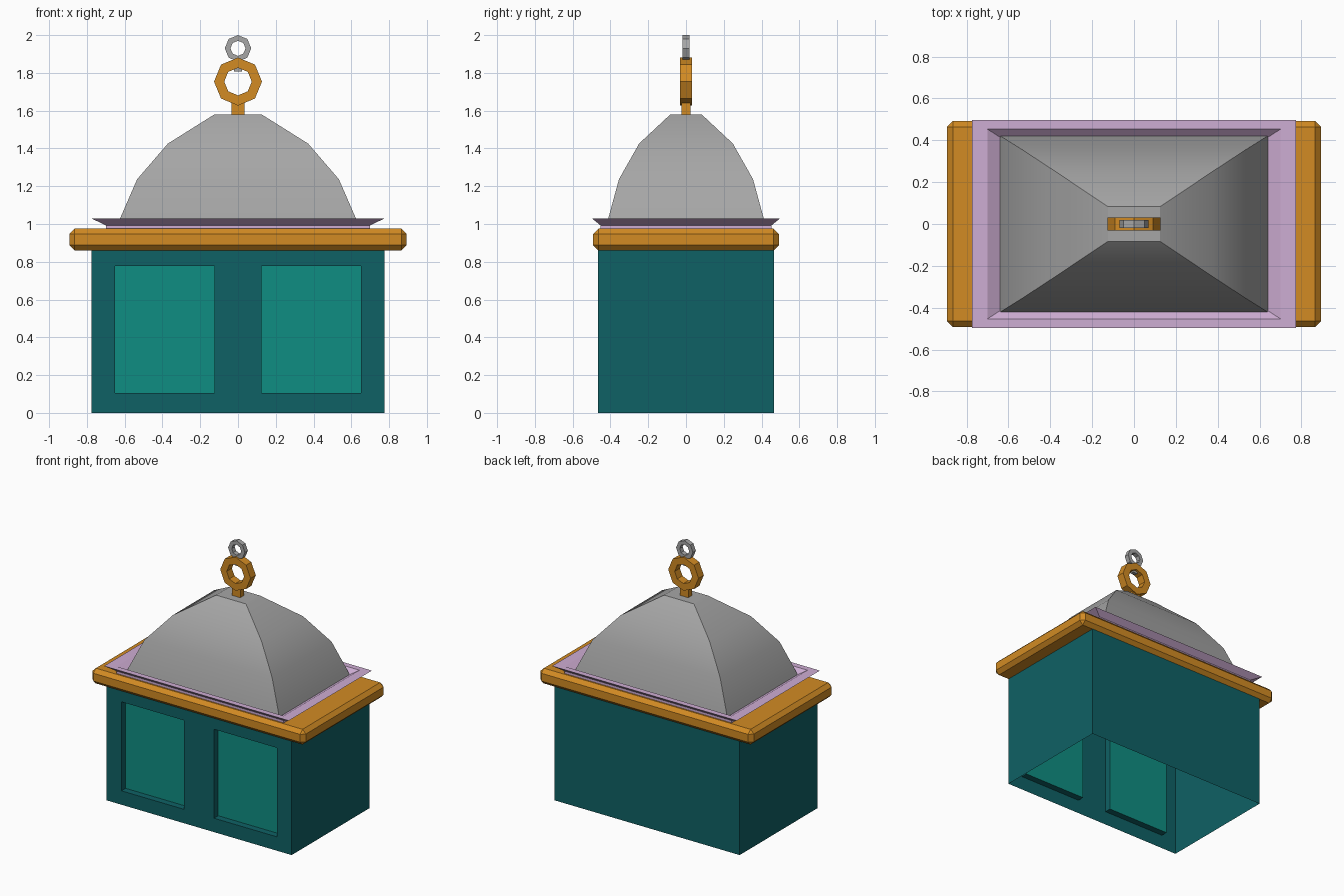
import bpy, bmesh, math
from mathutils import Vector

if "Cube" in bpy.data.objects:
    bpy.data.objects.remove(bpy.data.objects["Cube"])


def material(name, r, g, b):
    lin = [(c / 255 / 12.92) if c < 11 else ((c / 255 + 0.055) / 1.055) ** 2.4 for c in (r, g, b)]
    m = bpy.data.materials.new(name)
    m.diffuse_color = (*lin, 1)
    m.use_nodes = True
    m.node_tree.nodes["Principled BSDF"].inputs["Base Color"].default_value = m.diffuse_color
    return m


TEAL = material("dark_teal", 15, 97, 101)
PANE = material("window_green", 15, 141, 130)
GOLD = material("amber", 210, 139, 35)
LILAC = material("lilac", 206, 173, 211)
GREY = material("grey", 166, 166, 166)


def finish(name, bm, *mats):
    me = bpy.data.meshes.new(name)
    bm.to_mesh(me)
    bm.free()
    ob = bpy.data.objects.new(name, me)
    bpy.context.collection.objects.link(ob)
    for m in mats:
        me.materials.append(m)
    return ob


def box(name, mat, hx, hy, z0, z1, bevel=0):
    bm = bmesh.new()
    bmesh.ops.create_cube(bm, size=1)
    for v in bm.verts:
        v.co = (v.co.x * 2 * hx, v.co.y * 2 * hy, z0 + (v.co.z + 0.5) * (z1 - z0))
    if bevel:
        bmesh.ops.bevel(bm, geom=bm.edges[:], offset=bevel, segments=1, affect='EDGES')
    return finish(name, bm, mat)


def stacked_rectangles(name, mat, profile, cap_top=False):
    """Skin of rectangles given as (half x, half y, z)."""
    bm = bmesh.new()
    rows = [[bm.verts.new((sx * hx, sy * hy, z)) for sx, sy in ((-1, -1), (1, -1), (1, 1), (-1, 1))]
            for hx, hy, z in profile]
    for a, b in zip(rows, rows[1:]):
        for i in range(4):
            j = (i + 1) % 4
            bm.faces.new((a[i], a[j], b[j], b[i]))
    if cap_top:
        bm.faces.new(rows[-1])
    return finish(name, bm, mat)


def flat_ring(name, mat, zc, r_out, r_in, hy, sides=8):
    """Octagonal ring with a square section, standing in the xz plane."""
    bm = bmesh.new()
    rows = []
    for i in range(sides):
        a = 2 * math.pi * i / sides
        rows.append([bm.verts.new((r * math.cos(a), y, zc + r * math.sin(a)))
                     for r, y in ((r_out, -hy), (r_out, hy), (r_in, hy), (r_in, -hy))])
    for i in range(sides):
        a, b = rows[i], rows[(i + 1) % sides]
        for k in range(4):
            n = (k + 1) % 4
            bm.faces.new((a[k], a[n], b[n], b[k]))
    bmesh.ops.recalc_face_normals(bm, faces=bm.faces[:])
    return finish(name, bm, mat)


# Body: open-bottomed walls with two recessed windows in the front
HX, HY, H = 0.775, 0.465, 0.87
bm = bmesh.new()
corners = [(-HX, -HY), (HX, -HY), (HX, HY), (-HX, HY)]
for i in (1, 2, 3):
    a, b = corners[i], corners[(i + 1) % 4]
    bm.faces.new([bm.verts.new(p) for p in ((*a, 0), (*b, 0), (*b, H), (*a, H))])
xs = (-HX, -0.65, -0.125, 0.125, 0.65, HX)
zs = (0, 0.105, 0.778, H)
grid = [[bm.verts.new((x, -HY, z)) for x in xs] for z in zs]
panes = []
for r in range(3):
    for c in range(5):
        f = bm.faces.new((grid[r][c], grid[r][c + 1], grid[r + 1][c + 1], grid[r + 1][c]))
        if r == 1 and c in (1, 3):
            panes.append(f)
for f in bmesh.ops.extrude_discrete_faces(bm, faces=panes)["faces"]:
    bmesh.ops.translate(bm, verts=f.verts[:], vec=Vector((0, 0.05, 0)))
    f.material_index = 1
finish("body", bm, TEAL, PANE)

# Chamfered slab on top of the body
box("slab", GOLD, 0.893, 0.492, 0.86, 0.975, 0.028)

# Flared moulding: foot, sloped underside, flat rim, inner slope
stacked_rectangles("moulding", LILAC, [
    (0.70, 0.453, 0.97), (0.70, 0.453, 0.993), (0.773, 0.496, 1.028),
    (0.70, 0.453, 1.028), (0.63, 0.408, 0.985)])

# Domed roof, smooth along its curve with sharp corners
dome = stacked_rectangles("dome_roof", GREY, [
    (0.641, 0.422, 0.985), (0.625, 0.412, 1.028), (0.534, 0.355, 1.237),
    (0.371, 0.248, 1.426), (0.125, 0.083, 1.58)], cap_top=True)
bpy.context.view_layer.objects.active = dome
dome.select_set(True)
bpy.ops.object.shade_smooth_by_angle(angle=math.radians(30))

# Finial: large ring and small ring, each on a short stem
box("large_ring_stem", GOLD, 0.035, 0.023, 1.55, 1.643)
flat_ring("large_ring", GOLD, 1.754, 0.127, 0.073, 0.031)
box("small_ring_stem", GREY, 0.02, 0.013, 1.808, 1.868)
flat_ring("small_ring", GREY, 1.93, 0.07, 0.04, 0.018)
